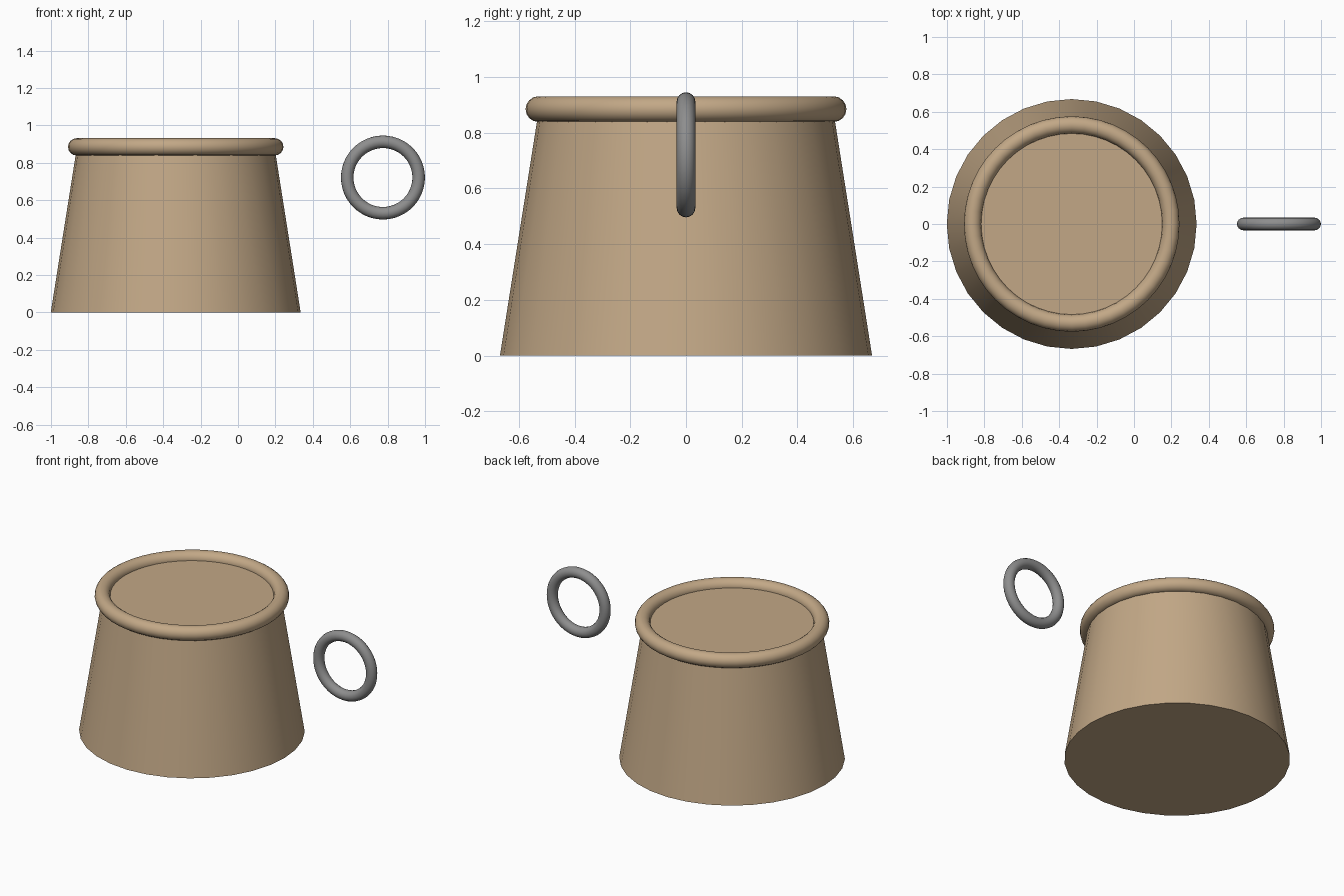
import bpy
from math import radians

cube = bpy.data.objects.get("Cube")
if cube:
    bpy.data.objects.remove(cube, do_unlink=True)


def make_material(name, rgb):
    mat = bpy.data.materials.new(name)
    mat.use_nodes = True
    color = (*rgb, 1.0)
    mat.diffuse_color = color
    mat.node_tree.nodes["Principled BSDF"].inputs["Base Color"].default_value = color
    return mat


def finish(name, mat):
    obj = bpy.context.object
    obj.name = name
    obj.data.materials.append(mat)
    bpy.ops.object.shade_smooth_by_angle(angle=radians(35))
    return obj


def add_ring(name, mat, location, major, minor, rotation=(0, 0, 0)):
    bpy.ops.mesh.primitive_torus_add(
        location=location, rotation=rotation,
        major_radius=major, minor_radius=minor,
        major_segments=48, minor_segments=16)
    return finish(name, mat)


tan = make_material("tan", (0.54, 0.39, 0.24))
grey = make_material("metal grey", (0.27, 0.27, 0.27))

BODY_X = -0.333
HEIGHT = 0.885

# Tapered solid body
bpy.ops.mesh.primitive_cone_add(
    vertices=32, radius1=0.668, radius2=0.528, depth=HEIGHT,
    location=(BODY_X, 0, HEIGHT / 2))
finish("body", tan)

# Rolled rim around the top edge
add_ring("rim", tan, (BODY_X, 0, HEIGHT), 0.53, 0.046)

# Upright ring floating at the side
add_ring("side_ring", grey, (0.775, 0, 0.721), 0.191, 0.0335, (radians(90), 0, 0))
